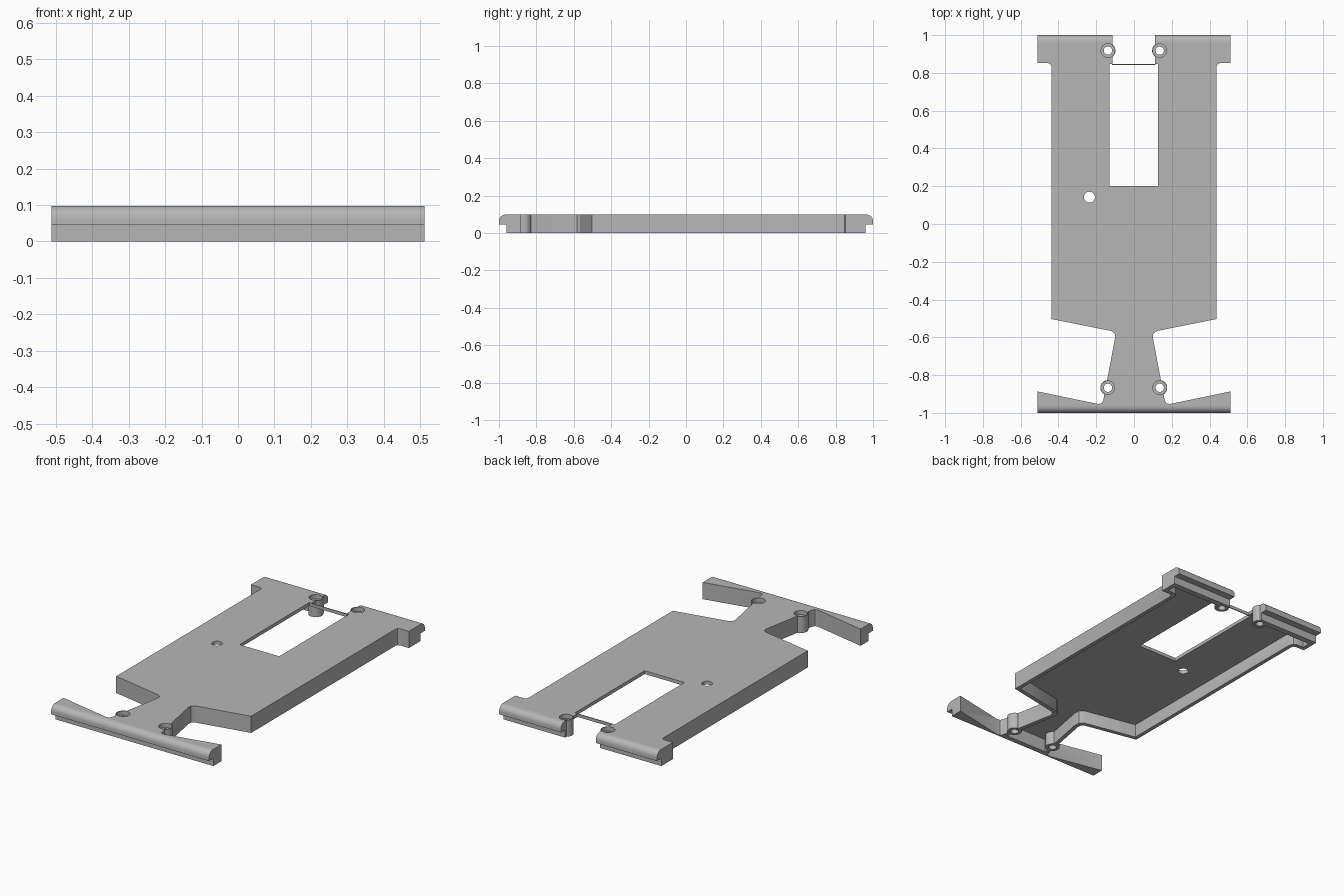
import bpy, bmesh, math
from mathutils import Matrix

if "Cube" in bpy.data.objects:
    bpy.data.objects.remove(bpy.data.objects["Cube"], do_unlink=True)

TOP = 0.098
FLOOR = 0.078

grey = bpy.data.materials.new("plain grey")
grey.use_nodes = True
GREY = (0.47, 0.47, 0.47, 1)
grey.diffuse_color = GREY
grey.node_tree.nodes["Principled BSDF"].inputs["Base Color"].default_value = GREY


def finish(name, bm):
    bmesh.ops.recalc_face_normals(bm, faces=bm.faces)
    mesh = bpy.data.meshes.new(name)
    bm.to_mesh(mesh)
    bm.free()
    mesh.materials.append(grey)
    obj = bpy.data.objects.new(name, mesh)
    bpy.context.collection.objects.link(obj)
    return obj


def prism(name, points, low, high, axis="Z"):
    """Extrude a closed profile along z, or a (y, z) profile along x."""
    bm = bmesh.new()
    if axis == "Z":
        verts = [bm.verts.new((a, b, low)) for a, b in points]
        step = (0, 0, high - low)
    else:
        verts = [bm.verts.new((low, a, b)) for a, b in points]
        step = (high - low, 0, 0)
    face = bm.faces.new(verts)
    new = bmesh.ops.extrude_face_region(bm, geom=[face])["geom"]
    moved = [v for v in new if isinstance(v, bmesh.types.BMVert)]
    bmesh.ops.translate(bm, verts=moved, vec=step)
    return finish(name, bm)


def box(name, x0, x1, y0, y1, z0, z1):
    return prism(name, [(x0, y0), (x1, y0), (x1, y1), (x0, y1)], z0, z1)


def cylinder(name, x, y, radius, z0, z1):
    bm = bmesh.new()
    bmesh.ops.create_cone(bm, cap_ends=True, segments=32, radius1=radius, radius2=radius,
                          depth=z1 - z0, matrix=Matrix.Translation((x, y, (z0 + z1) / 2)))
    return finish(name, bm)


def combine(target, tool, operation):
    mod = target.modifiers.new(operation.lower(), "BOOLEAN")
    mod.operation = operation
    mod.solver = "EXACT"
    mod.object = tool
    bpy.context.view_layer.objects.active = target
    bpy.ops.object.modifier_apply(modifier=mod.name)
    bpy.data.objects.remove(tool, do_unlink=True)


def mirrored(half):
    return half + [(-x, y) for x, y in reversed(half)]


# Chassis outline: front bar with wings, narrow stem, wide body, rear tabs
outline = [(0.512, -1.01), (0.512, -0.886), (0.19, -0.953), (0.172, -0.95), (0.163, -0.935),
           (0.1, -0.602), (0.102, -0.582), (0.119, -0.567), (0.438, -0.503),
           (0.438, 0.836), (0.443, 0.847), (0.455, 0.852), (0.512, 0.852), (0.512, 1.01)]
chassis = prism("chassis_tray", mirrored(outline), 0, TOP)

# Side profile: overhanging lips with rounded top edges at both ends
R = 0.035
lip = [(0.96, -0.01), (0.96, 0.045), (1, 0.045)]
lip += [(1 - R + R * math.cos(a), TOP - R + R * math.sin(a))
        for a in [math.radians(15 * i) for i in range(6)]]
lip += [(1 - R, TOP), (1 - R, TOP + 0.01)]
# The profile stays above the deck between the lips so the deck is untouched
lip[-1] = (0.95, TOP)
combine(chassis, prism("side_profile", mirrored(lip), -0.6, 0.6, "X"), "INTERSECT")

# Hollow underside, leaving thin side walls and a thin deck
pocket = [(0.138, -0.93), (0.075, -0.6), (0.078, -0.565), (0.1, -0.546), (0.415, -0.483),
          (0.415, 0.845), (0.425, 0.868), (0.445, 0.876), (0.488, 0.876), (0.488, 0.925)]
combine(chassis, prism("pocket", mirrored(pocket), -0.05, FLOOR), "DIFFERENCE")

# Window and the narrower gap behind it
combine(chassis, box("window", -0.13, 0.128, 0.2, 0.846, -0.1, 0.2), "DIFFERENCE")
combine(chassis, box("rear_gap", -0.115, 0.112, 0.84, 1.1, -0.1, 0.2), "DIFFERENCE")

# Screw bosses with counterbored holes
for y in (-0.867, 0.918):
    for x in (-0.138, 0.136):
        combine(chassis, cylinder("boss", x, y, 0.04, 0.001, TOP - 0.0004), "UNION")
        combine(chassis, cylinder("counterbore", x, y, 0.036, TOP - 0.025, 0.2), "DIFFERENCE")
        combine(chassis, cylinder("screw_hole", x, y, 0.022, -0.1, 0.2), "DIFFERENCE")

# Small round hole in the deck
combine(chassis, cylinder("deck_hole", -0.236, 0.142, 0.029, 0.03, 0.2), "DIFFERENCE")

# Thin strut across the gap
strut = box("gap_strut", -0.117, 0.114, 0.843, 0.848, FLOOR + 0.001, TOP - 0.001)

bpy.ops.object.select_all(action="DESELECT")
chassis.select_set(True)
bpy.context.view_layer.objects.active = chassis
bpy.ops.object.shade_smooth_by_angle(angle=math.radians(30))
